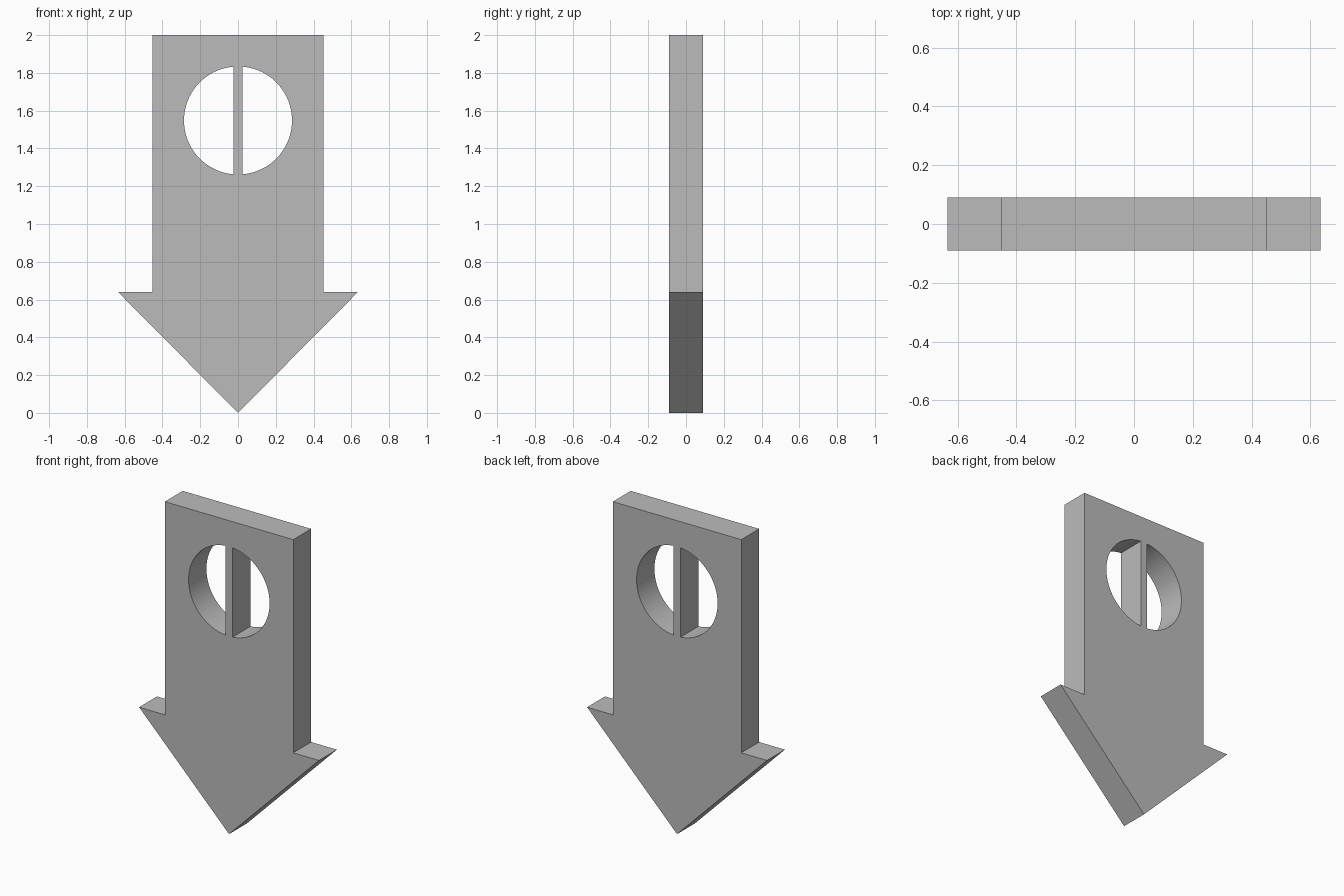
import bpy
import bmesh
import math

if "Cube" in bpy.data.objects:
    bpy.data.objects.remove(bpy.data.objects["Cube"])

HALF_DEPTH = 0.09
HOLE_Z, HOLE_R, BAR_HALF = 1.548, 0.286, 0.024

grey = bpy.data.materials.new("plain grey")
grey.use_nodes = True
colour = (0.5, 0.5, 0.5, 1)
grey.diffuse_color = colour
grey.node_tree.nodes["Principled BSDF"].inputs["Base Color"].default_value = colour


def prism(name, profile, half_depth):
    """Extrude an x-z profile along y."""
    bm = bmesh.new()
    face = bm.faces.new([bm.verts.new((x, -half_depth, z)) for x, z in profile])
    result = bmesh.ops.extrude_face_region(bm, geom=[face])
    moved = [v for v in result["geom"] if isinstance(v, bmesh.types.BMVert)]
    bmesh.ops.translate(bm, verts=moved, vec=(0, 2 * half_depth, 0))
    bmesh.ops.recalc_face_normals(bm, faces=bm.faces)
    mesh = bpy.data.meshes.new(name)
    bm.to_mesh(mesh)
    bm.free()
    mesh.materials.append(grey)
    obj = bpy.data.objects.new(name, mesh)
    bpy.context.collection.objects.link(obj)
    return obj


# Arrow-shaped plate: half outline mirrored across x
half = [(0.635, 0.64), (0.453, 0.64), (0.453, 2)]
outline = [(0, 0)] + half + [(-x, z) for x, z in reversed(half)]
plate = prism("arrow_plate", outline, HALF_DEPTH)

bpy.context.view_layer.objects.active = plate
plate.select_set(True)

# Two half-round openings that leave a narrow upright bar
limit = math.acos(BAR_HALF / HOLE_R)
steps = 48
for side in (-1, 1):
    arc = []
    for i in range(steps + 1):
        a = limit * (2 * i / steps - 1)
        arc.append((side * HOLE_R * math.cos(a), HOLE_Z + HOLE_R * math.sin(a)))
    cutter = prism("opening_cutter", arc, 2 * HALF_DEPTH)
    cutter.hide_render = True
    cut = plate.modifiers.new("opening", "BOOLEAN")
    cut.operation = "DIFFERENCE"
    cut.solver = "EXACT"
    cut.object = cutter
    bpy.ops.object.modifier_apply(modifier=cut.name)
    bpy.data.objects.remove(cutter)

# Smooth round walls, crisp edges elsewhere
bpy.ops.object.shade_smooth_by_angle(angle=math.radians(30))
